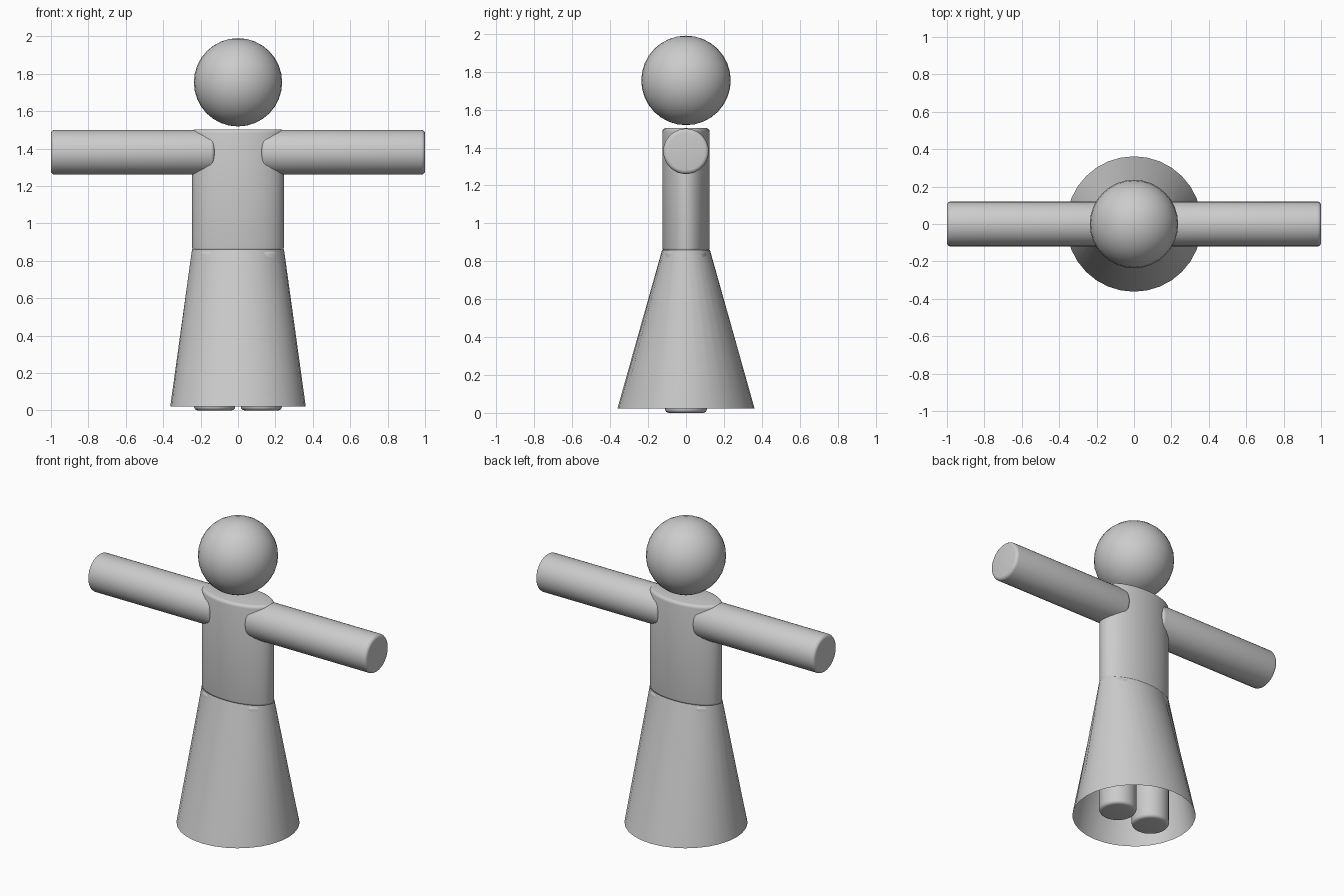
import bpy
import bmesh
import math
from mathutils import Matrix

cube = bpy.data.objects.get("Cube")
if cube:
    bpy.data.objects.remove(cube, do_unlink=True)

# One plain grey for the whole figure
grey = bpy.data.materials.new("plain_grey")
grey.use_nodes = True
GREY = (0.6, 0.6, 0.6, 1)
grey.diffuse_color = GREY
grey.node_tree.nodes["Principled BSDF"].inputs["Base Color"].default_value = GREY


def finish(name, bm):
    bmesh.ops.recalc_face_normals(bm, faces=bm.faces)
    mesh = bpy.data.meshes.new(name)
    bm.to_mesh(mesh)
    bm.free()
    mesh.materials.append(grey)
    obj = bpy.data.objects.new(name, mesh)
    bpy.context.collection.objects.link(obj)
    bpy.ops.object.select_all(action="DESELECT")
    obj.select_set(True)
    bpy.context.view_layer.objects.active = obj
    bpy.ops.object.shade_smooth_by_angle(angle=math.radians(35))
    return obj


def rounded_cylinder(name, radius_x, radius_y, start, end, bevel, placement):
    """Capped elliptical cylinder along local z with softened rims."""
    bm = bmesh.new()
    bmesh.ops.create_cone(bm, cap_ends=True, segments=32, radius1=1, radius2=1, depth=1)
    for v in bm.verts:
        v.co = (v.co.x * radius_x, v.co.y * radius_y, start if v.co.z < 0 else end)
    rims = [e for e in bm.edges if abs(e.verts[0].co.z - e.verts[1].co.z) < 1e-5]
    bmesh.ops.bevel(bm, geom=rims, offset=bevel, segments=4, profile=0.5,
                    affect="EDGES", clamp_overlap=True)
    bm.transform(placement)
    return finish(name, bm)


# Head, floating just above the torso
bm = bmesh.new()
bmesh.ops.create_uvsphere(bm, u_segments=32, v_segments=16, radius=0.236,
                          matrix=Matrix.Translation((0, 0, 1.754)))
finish("head", bm)

# Torso with an elliptical section
rounded_cylinder("torso", 0.245, 0.125, 0.85, 1.503, 0.02, Matrix())

# Skirt: open shell from the oval waist to the round hem
bm = bmesh.new()
bmesh.ops.create_cone(bm, cap_ends=False, segments=32, radius1=1, radius2=1, depth=1)
for v in bm.verts:
    if v.co.z < 0:
        v.co = (v.co.x * 0.362, v.co.y * 0.362, 0.022)
    else:
        v.co = (v.co.x * 0.246, v.co.y * 0.126, 0.86)
finish("skirt", bm)

# Arms and legs, one pair on each side
for side, s in (("left", 1), ("right", -1)):
    turn = Matrix.Rotation(s * math.pi / 2, 4, "Y")
    rounded_cylinder(side + "_arm", 0.12, 0.12, 0.125, 1.0, 0.02,
                     Matrix.Translation((0, 0, 1.38)) @ turn)
    rounded_cylinder(side + "_leg", 0.11, 0.11, 0, 0.855, 0.02,
                     Matrix.Translation((s * 0.125, 0, 0)))
